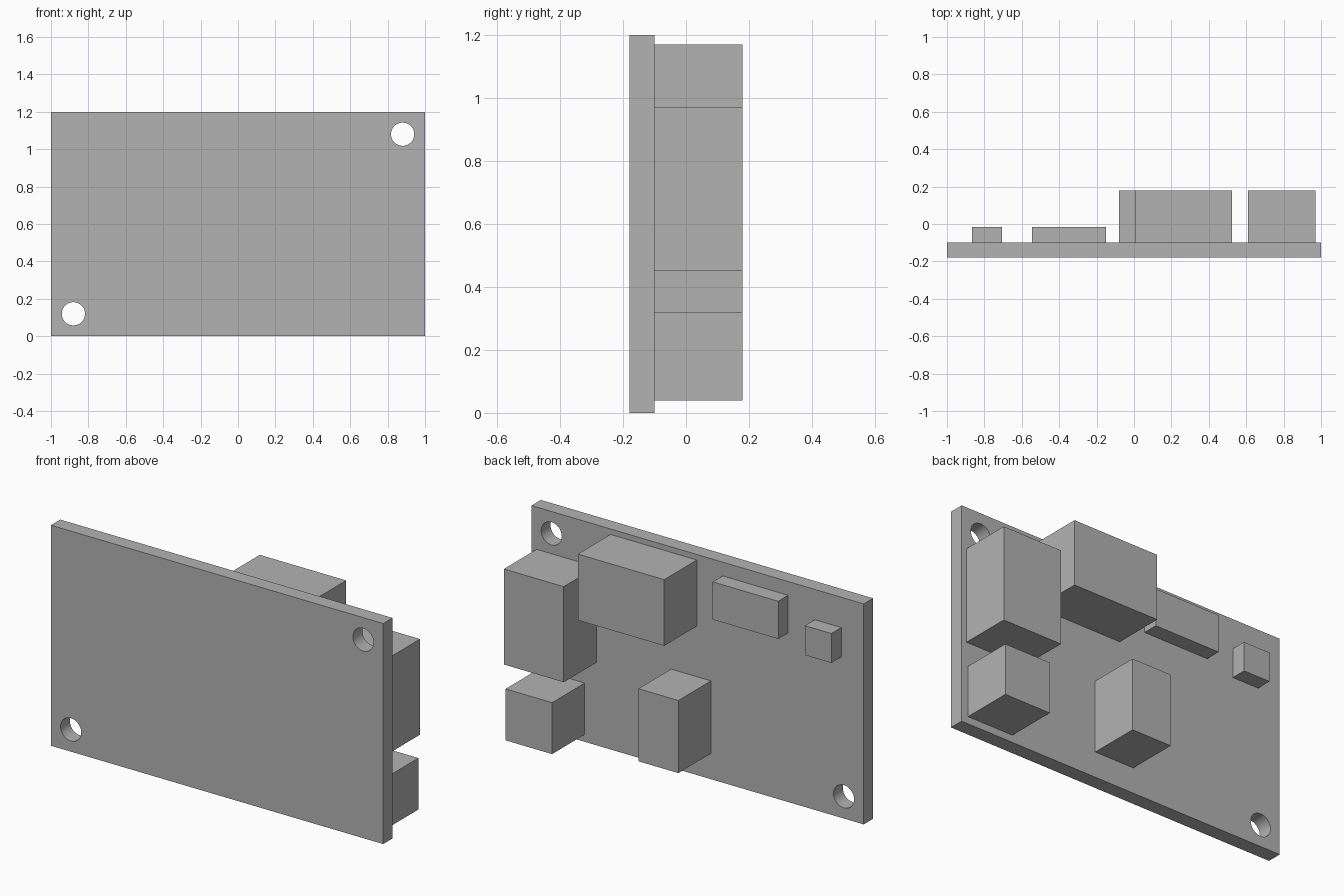
import bpy
import math
from mathutils import Vector

default_cube = bpy.data.objects.get("Cube")
if default_cube:
    bpy.data.objects.remove(default_cube, do_unlink=True)

grey = bpy.data.materials.new("plain_grey")
grey.use_nodes = True
colour = (0.45, 0.45, 0.45, 1)
grey.diffuse_color = colour
grey.node_tree.nodes["Principled BSDF"].inputs["Base Color"].default_value = colour

FRONT, BACK = -0.18, -0.10     # faces of the board
TALL, LOW = 0.18, -0.015       # rear faces of the parts


def box(name, x, y, z):
    """Box spanning the given (low, high) pairs."""
    low, high = Vector((x[0], y[0], z[0])), Vector((x[1], y[1], z[1]))
    bpy.ops.mesh.primitive_cube_add(size=1, location=(low + high) / 2)
    obj = bpy.context.object
    obj.name = name
    obj.scale = high - low
    bpy.ops.object.transform_apply(location=False, rotation=False, scale=True)
    obj.data.materials.append(grey)
    return obj


# Circuit board
board = box("circuit_board", (-1, 1), (FRONT, BACK), (0, 1.2))

# Mounting holes in two opposite corners
for side in (-1, 1):
    bpy.ops.mesh.primitive_cylinder_add(
        vertices=64, radius=0.062, depth=0.4,
        location=(side * 0.88, BACK, 0.6 + side * 0.48),
        rotation=(math.pi / 2, 0, 0))
    cutter = bpy.context.object
    cutter.name = "hole_cutter"
    cutter.data.materials.append(grey)
    cutter.hide_render = True
    cut = board.modifiers.new("hole", 'BOOLEAN')
    cut.operation = 'DIFFERENCE'
    cut.solver = 'EXACT'
    cut.object = cutter
    bpy.ops.object.select_all(action='DESELECT')
    board.select_set(True)
    bpy.context.view_layer.objects.active = board
    bpy.ops.object.modifier_apply(modifier=cut.name)
    bpy.data.objects.remove(cutter, do_unlink=True)
bpy.ops.object.shade_smooth_by_angle(angle=math.radians(30))

# Components on the rear face: name, x span, z span, rear face
components = [
    ("large_connector", (0.005, 0.525), (0.81, 1.17), TALL),
    ("upright_connector", (0.61, 0.97), (0.45, 0.97), TALL),
    ("corner_block", (0.68, 0.96), (0.04, 0.32), TALL),
    ("centre_block", (-0.08, 0.16), (0.14, 0.535), TALL),
    ("long_chip", (-0.545, -0.15), (0.92, 1.125), LOW),
    ("small_chip", (-0.865, -0.705), (0.875, 1.035), LOW),
]
for name, x, z, rear in components:
    box(name, x, (BACK, rear), z)
